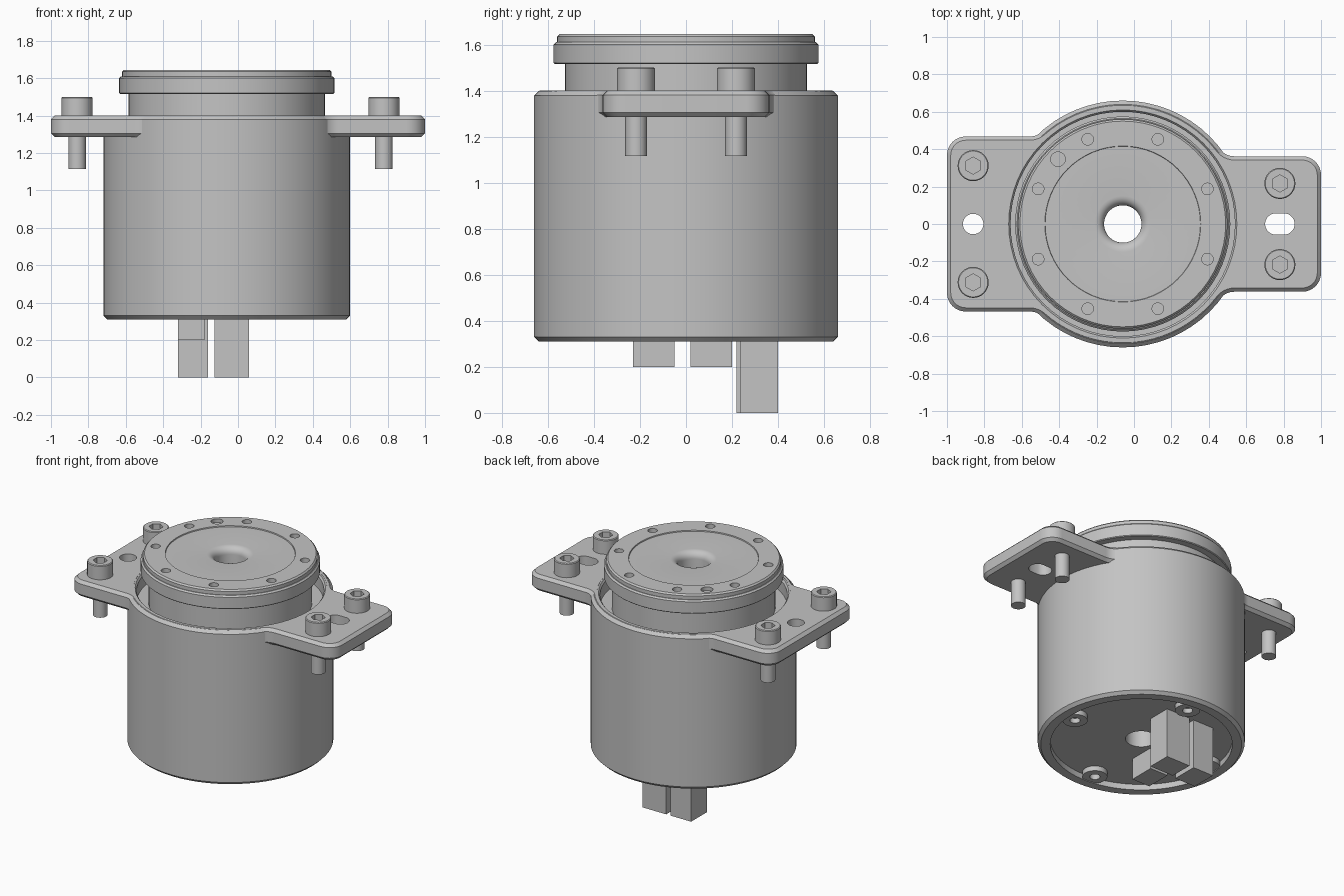
import bpy, bmesh
from math import radians, pi, sin, cos, sqrt, atan2
from mathutils import Matrix

if "Cube" in bpy.data.objects:
    bpy.data.objects.remove(bpy.data.objects["Cube"])

AXIS = -0.06      # x of the housing's centre line
RIM = 0.655       # flange radius around the housing
SIDES = 64

grey = bpy.data.materials.new("machined_grey")
grey.use_nodes = True
tone = (0.55, 0.55, 0.55, 1)
grey.diffuse_color = tone
grey.node_tree.nodes["Principled BSDF"].inputs["Base Color"].default_value = tone
parts = []


def finish(bm, name, location=(0, 0, 0)):
    bmesh.ops.recalc_face_normals(bm, faces=bm.faces)
    mesh = bpy.data.meshes.new(name)
    bm.to_mesh(mesh)
    bm.free()
    mesh.materials.append(grey)
    ob = bpy.data.objects.new(name, mesh)
    ob.location = location
    bpy.context.collection.objects.link(ob)
    parts.append(ob)
    return ob


def lathe(name, profile, location, sides=SIDES, closed=True):
    bm = bmesh.new()
    verts = [bm.verts.new((r, 0, z)) for r, z in profile]
    pairs = list(zip(verts, verts[1:]))
    if closed:
        pairs.append((verts[-1], verts[0]))
    edges = [bm.edges.new(p) for p in pairs]
    bmesh.ops.spin(bm, geom=verts + edges, cent=(0, 0, 0), axis=(0, 0, 1),
                   angle=2 * pi, steps=sides)
    bmesh.ops.remove_doubles(bm, verts=bm.verts, dist=1e-5)
    return finish(bm, name, location)


def add_prism(bm, outline, z0, z1):
    face = bm.faces.new([bm.verts.new((x, y, z0)) for x, y in outline])
    top = bmesh.ops.extrude_face_region(bm, geom=[face])["geom"]
    bmesh.ops.translate(bm, vec=(0, 0, z1 - z0),
                        verts=[v for v in top if isinstance(v, bmesh.types.BMVert)])


def circle(x, y, r, sides=24, stretch=0):
    angles = [2 * pi * (i + 0.5) / sides for i in range(sides)]
    return [(x + r * cos(a) + (stretch if cos(a) > 0 else -stretch), y + r * sin(a))
            for a in angles]


def arc(x, y, r, a0, a1, n):
    return [(x + r * cos(a0 + (a1 - a0) * i / n), y + r * sin(a0 + (a1 - a0) * i / n))
            for i in range(n + 1)]


def cut(ob, prisms):
    bm = bmesh.new()
    for outline, z0, z1 in prisms:
        add_prism(bm, outline, z0, z1)
    cutter = finish(bm, "cutter", ob.location)
    parts.remove(cutter)
    cutter.hide_render = True
    mod = ob.modifiers.new("holes", 'BOOLEAN')
    mod.operation, mod.solver, mod.object = 'DIFFERENCE', 'EXACT', cutter
    bpy.context.view_layer.objects.active = ob
    bpy.ops.object.modifier_apply(modifier=mod.name)
    bpy.data.objects.remove(cutter)


# Housing: barrel with a bearing recess on top and a shallow cavity below
centre = (AXIS, 0, 0)
lathe("housing", [(0.64, 0.31), (0.66, 0.33), (0.66, 1.378), (0.64, 1.398),
                  (0.61, 1.398), (0.6, 1.385), (0.6, 1.3), (0.1, 1.3),
                  (0.1, 0.35), (0.58, 0.35), (0.58, 0.31)], centre)

# Screw bosses inside the bottom cavity
for k in range(4):
    a = radians(90 * k - 5)
    lathe("cavity_boss", [(0.033, 0.315), (0.08, 0.315), (0.08, 0.36), (0.033, 0.36)],
          (AXIS + 0.515 * cos(a), 0.515 * sin(a), 0), 24)

# Output rotor: neck, stepped ring, shallow face recess and rounded bore
bore = [(0.15 - 0.05 * sin(t * pi / 12), 1.59 + 0.048 * cos(t * pi / 12)) for t in range(7)]
rotor = lathe("output_rotor", [(0.1, 1.295), (0.525, 1.295), (0.525, 1.515), (0.57, 1.515),
                               (0.575, 1.52), (0.575, 1.6), (0.565, 1.61), (0.56, 1.61),
                               (0.56, 1.635), (0.55, 1.645), (0.417, 1.645),
                               (0.415, 1.638)] + bore, centre)
holes = []
for k in range(8):
    a = radians(22.5 + 45 * k)
    holes.append((circle(0.49 * cos(a), 0.49 * sin(a), 0.031, 16), 1.59, 1.7))
a = radians(135)
holes.append((circle(0.49 * cos(a), 0.49 * sin(a), 0.039), 1.62, 1.7))
cut(rotor, holes)


# Mounting flange: two rounded ears blended into the rim
def ear(side, half_width, corner=0.1, fillet=0.1):
    end = 1 - side * AXIS
    v = half_width + fillet
    u = sqrt((RIM + fillet) ** 2 - v ** 2)
    pts = arc(end - corner, half_width - corner, corner, 0, pi / 2, 8)
    pts += arc(u, v, fillet, -pi / 2, atan2(-v, -u), 6)
    return [(side * x, y) for x, y in pts], atan2(v, side * u)


right_pts, a0 = ear(1, 0.362)
left_pts, a1 = ear(-1, 0.468)
upper = right_pts + arc(0, 0, RIM, a0, a1, 20)[1:-1] + left_pts[::-1]
outline = upper + [(x, -y) for x, y in reversed(upper)]
bm = bmesh.new()
add_prism(bm, outline, 1.285, 1.4)
bm.normal_update()
rims = [e for e in bm.edges if abs(e.verts[0].co.z - e.verts[1].co.z) < 1e-4]
bmesh.ops.bevel(bm, geom=rims, offset=0.02, segments=1, affect='EDGES')
flange = finish(bm, "mounting_flange", centre)
cut(flange, [(circle(0, 0, 0.62, SIDES), 1.2, 1.5),
             (circle(-0.86 - AXIS, 0, 0.055), 1.2, 1.5),
             (circle(0.78 - AXIS, 0, 0.057, 24, 0.022), 1.2, 1.5)])

# Socket-head screws through the ears
screw = lathe("mounting_screw", [(0, 1.115), (0.047, 1.115), (0.047, 1.39), (0.083, 1.39),
                                 (0.083, 1.495), (0.078, 1.5), (0, 1.5)],
              (-0.86, 0.312, 0), 32, closed=False)
cut(screw, [(circle(0, 0, 0.046, 6), 1.44, 1.6)])
for x, y in [(-0.86, -0.312), (0.78, 0.217), (0.78, -0.217)]:
    copy = bpy.data.objects.new("mounting_screw", screw.data)
    copy.location = (x, y, 0)
    bpy.context.collection.objects.link(copy)
    parts.append(copy)

# Cable connectors hanging from the cavity floor
for name, x0, x1, y0, y1, z0 in [
        ("long_connector", -0.32, -0.16, 0.22, 0.4, 0),
        ("long_connector", -0.125, 0.06, 0.235, 0.4, 0),
        ("short_connector", -0.32, -0.18, 0.02, 0.2, 0.2),
        ("short_connector", -0.32, -0.18, -0.23, -0.05, 0.2)]:
    bm = bmesh.new()
    add_prism(bm, [(x0, y0), (x1, y0), (x1, y1), (x0, y1)], z0, 0.36)
    finish(bm, name)

# Smooth round surfaces, keep machined edges sharp
bpy.ops.object.select_all(action='DESELECT')
for ob in parts:
    ob.select_set(True)
bpy.context.view_layer.objects.active = parts[0]
bpy.ops.object.shade_smooth_by_angle(angle=radians(28))
